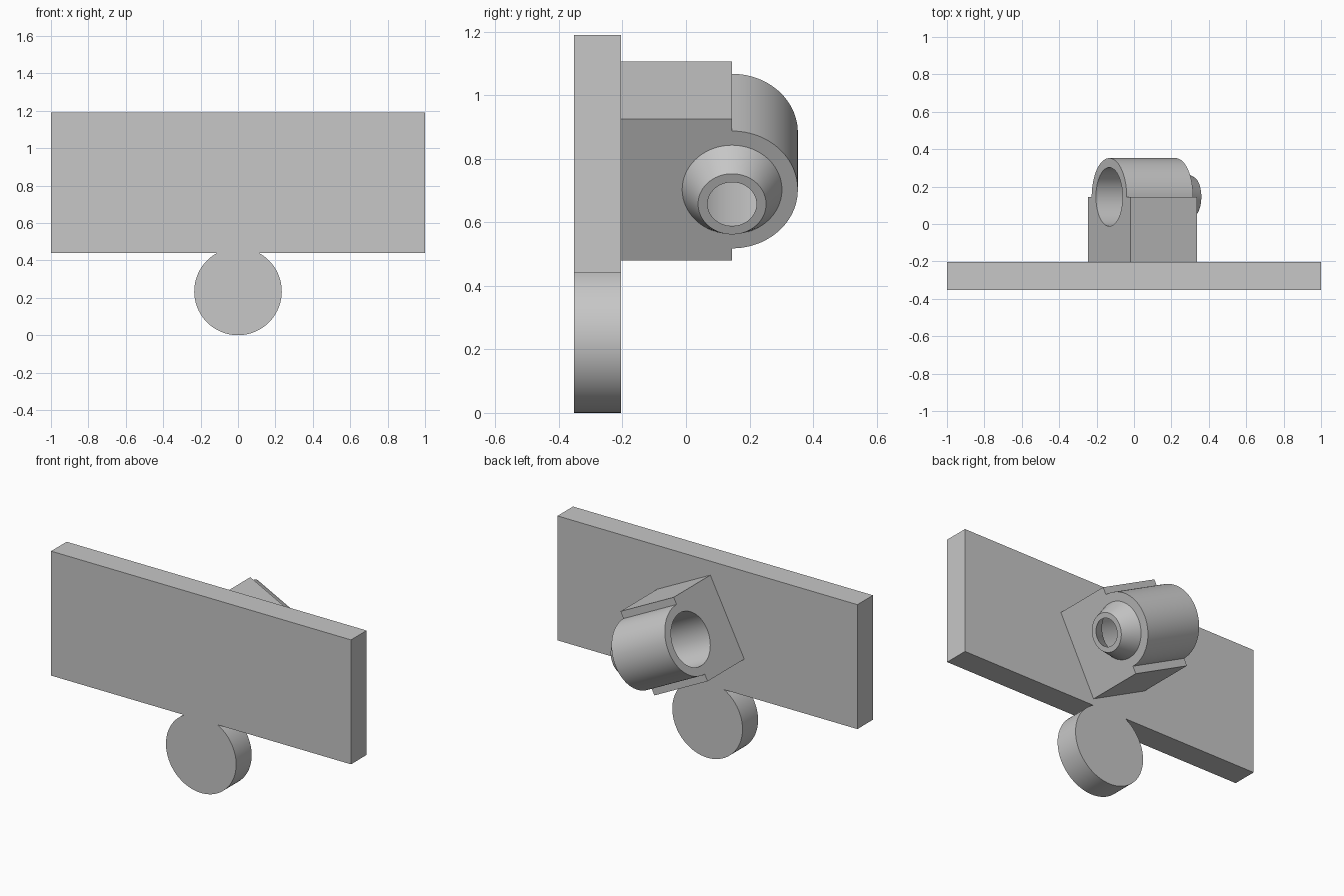
import bpy, bmesh, math
from mathutils import Matrix, Vector

cube = bpy.data.objects.get("Cube")
if cube:
    bpy.data.objects.remove(cube, do_unlink=True)

grey = bpy.data.materials.new("plain_grey")
grey.use_nodes = True
grey.diffuse_color = (0.57, 0.57, 0.57, 1)
grey.node_tree.nodes["Principled BSDF"].inputs["Base Color"].default_value = (0.57, 0.57, 0.57, 1)


def arc(cx, cy, r, start, end, steps):
    """Points along a circular arc, angles in degrees."""
    angles = [math.radians(start + (end - start) * i / steps) for i in range(steps + 1)]
    return [(cx + r * math.cos(t), cy + r * math.sin(t)) for t in angles]


def finish(name, bm, matrix):
    bmesh.ops.recalc_face_normals(bm, faces=bm.faces)
    mesh = bpy.data.meshes.new(name)
    bm.to_mesh(mesh)
    bm.free()
    mesh.materials.append(grey)
    obj = bpy.data.objects.new(name, mesh)
    bpy.context.collection.objects.link(obj)
    obj.matrix_world = matrix
    return obj


def prism(name, outline, low, high, place, matrix=Matrix()):
    """Extrude a 2D outline; place(a, b, depth) gives the 3D point."""
    bm = bmesh.new()
    ends = [[bm.verts.new(place(a, b, d)) for a, b in outline] for d in (low, high)]
    for ring in ends:
        bm.faces.new(ring)
    n = len(outline)
    for i in range(n):
        j = (i + 1) % n
        bm.faces.new((ends[0][i], ends[0][j], ends[1][j], ends[1][i]))
    return finish(name, bm, matrix)


def ring(name, profile, matrix, steps=96):
    """Revolve a closed (x, radius) profile around the local x axis."""
    bm = bmesh.new()
    loops = []
    for i in range(steps):
        t = math.tau * i / steps
        loops.append([bm.verts.new((x, r * math.cos(t), r * math.sin(t))) for x, r in profile])
    n = len(profile)
    for i in range(steps):
        a, b = loops[i], loops[(i + 1) % steps]
        for k in range(n):
            m = (k + 1) % n
            bm.faces.new((a[k], a[m], b[m], b[k]))
    return finish(name, bm, matrix)


def smooth(obj):
    bpy.ops.object.select_all(action="DESELECT")
    obj.select_set(True)
    bpy.context.view_layer.objects.active = obj
    bpy.ops.object.shade_smooth_by_angle(angle=math.radians(20))


# Flat plate with a round tab below it
TAB_R, PLATE_LOW, PLATE_HIGH = 0.234, 0.44, 1.19
join = math.degrees(math.asin((PLATE_LOW - TAB_R) / TAB_R))
outline = [(1, PLATE_LOW), (1, PLATE_HIGH), (-1, PLATE_HIGH), (-1, PLATE_LOW)]
outline += arc(0, TAB_R, TAB_R, 180 - join, 360 + join, 96)
plate = prism("plate_with_round_tab", outline, -0.352, -0.204, lambda a, b, d: (a, d, b))

# Tilted housing: block with a half-round back, in a frame on the bore axis
HALF, BORE_R = 0.199, 0.157
tilt = Matrix.Translation((0.045, 0.145, 0.7925)) @ Matrix.Rotation(math.radians(26.9), 4, "Y")
back = -0.349
outline = [(back, 0.25), (back, -0.25), (0, -0.25)]
outline += arc(0, 0, 0.207, -90, 90, 48) + [(0, 0.25)]
along_axis = lambda a, b, d: (d, a, b)
housing = prism("housing", outline, -HALF, HALF, along_axis, tilt)

# Bore straight through the housing
cutter = prism("bore_cutter", arc(0, 0, BORE_R, 0, 356.25, 95), -0.4, 0.4, along_axis, tilt)
cutter.hide_render = True
cut = housing.modifiers.new("bore", "BOOLEAN")
cut.operation, cut.solver, cut.object = "DIFFERENCE", "EXACT", cutter
bpy.context.view_layer.update()
bpy.context.view_layer.objects.active = housing
bpy.ops.object.modifier_apply(modifier=cut.name)
bpy.data.objects.remove(cutter, do_unlink=True)

# Hollow tapered nozzle at the lower end of the bore
nozzle = ring("tapered_nozzle",
              [(HALF, BORE_R), (HALF + 0.1, 0.107), (HALF + 0.1, 0.077), (HALF, 0.127)], tilt)

for part in (plate, housing, nozzle):
    smooth(part)
